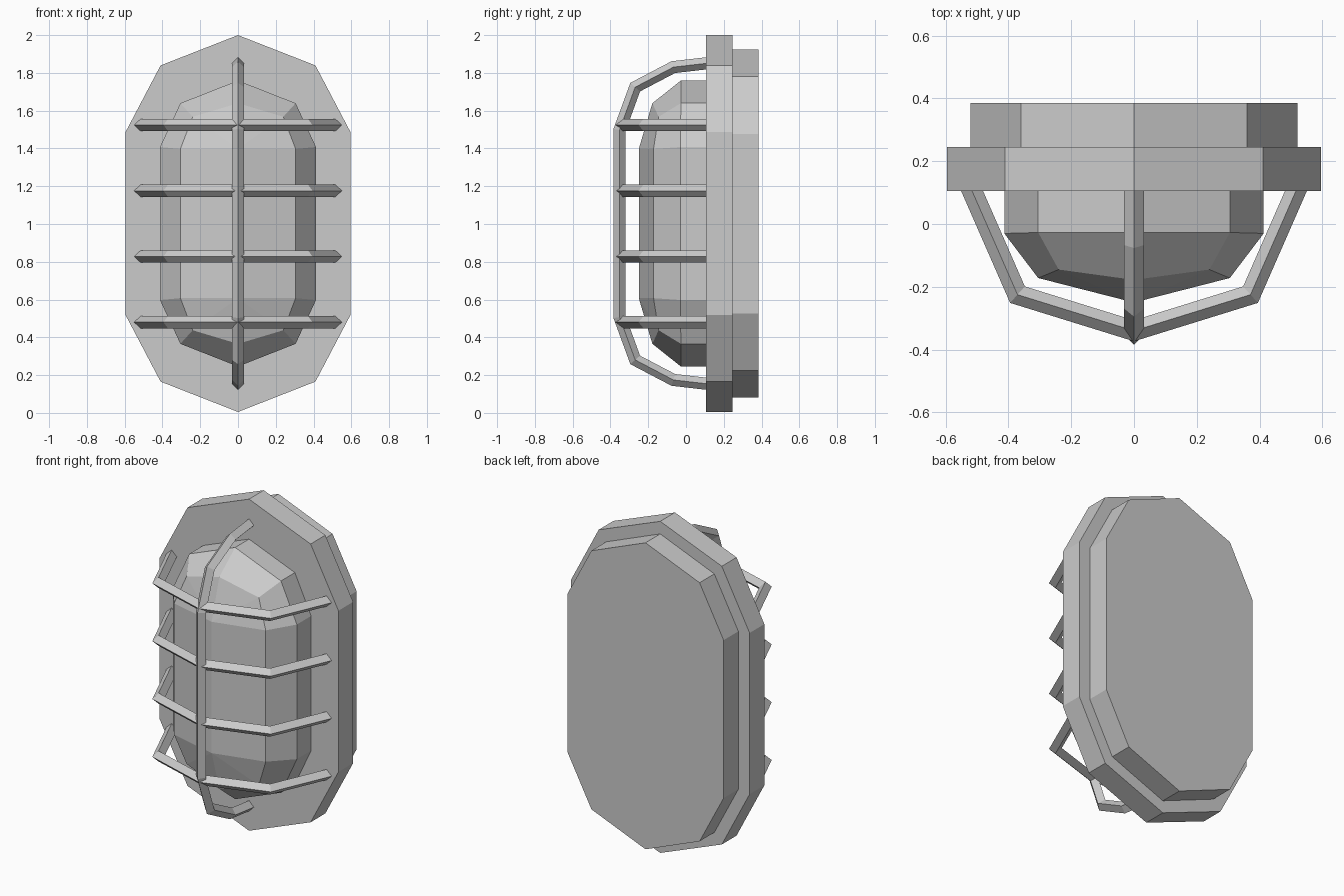
import bpy
import bmesh
from mathutils import Vector

cube = bpy.data.objects.get("Cube")
if cube:
    bpy.data.objects.remove(cube, do_unlink=True)

GREY = (0.6, 0.6, 0.6, 1)
MID = 1.0025  # height of the horizontal symmetry plane
grey = bpy.data.materials.new("light grey")
grey.use_nodes = True
grey.diffuse_color = GREY
grey.node_tree.nodes["Principled BSDF"].inputs["Base Color"].default_value = GREY


def finish(name, bm):
    bmesh.ops.recalc_face_normals(bm, faces=bm.faces)
    mesh = bpy.data.meshes.new(name)
    bm.to_mesh(mesh)
    bm.free()
    mesh.materials.append(grey)
    obj = bpy.data.objects.new(name, mesh)
    bpy.context.collection.objects.link(obj)
    return obj


def full_loop(quarter):
    """Mirror a quarter outline (top centre to right side) into a closed loop."""
    half = quarter + [(x, y, -z) for x, y, z in reversed(quarter)]
    return half + [(-x, y, z) for x, y, z in reversed(half[1:-1])]


def ring(bm, quarter):
    return [bm.verts.new((x, y, z + MID)) for x, y, z in full_loop(quarter)]


def bridge(bm, a, b):
    for i in range(len(a)):
        j = (i + 1) % len(a)
        bm.faces.new((a[i], a[j], b[j], b[i]))


def plate(name, outline, front, back):
    bm = bmesh.new()
    a, b = (ring(bm, [(x, y, z) for x, z in outline]) for y in (front, back))
    bridge(bm, a, b)
    bm.faces.new(a)
    bm.faces.new(b)
    finish(name, bm)


def bar(name, path, across, r=0.032):
    """Sweep a diamond section along a flat path with mitred corners."""
    bm = bmesh.new()
    pts = [Vector(p) for p in path]
    sections = []
    for i, p in enumerate(pts):
        before = (p - pts[i - 1]).normalized() if i else None
        after = (pts[i + 1] - p).normalized() if i < len(pts) - 1 else None
        before, after = before or after, after or before
        m = (before + after).normalized().cross(across)
        m *= r / (before + after).normalized().dot(before)
        sections.append([bm.verts.new(p + d) for d in (m, across * r, -m, -across * r)])
    for a, b in zip(sections, sections[1:]):
        bridge(bm, a, b)
    bm.faces.new(sections[0])
    bm.faces.new(sections[-1])
    finish(name, bm)


# Wall base and front flange
plate("flange", [(0, 0.9975), (0.41, 0.837), (0.595, 0.485)], 0.105, 0.245)
plate("wall_base", [(0, 0.922), (0.36, 0.778), (0.52, 0.475)], 0.245, 0.385)

# Faceted lens: straight skirt, two stepped rings and a centre ridge
bm = bmesh.new()
rim = [(0, -0.027, 0.757), (0.305, -0.027, 0.637), (0.413, -0.03, 0.405)]
rings = [
    ring(bm, [(x, 0.115, z) for x, y, z in rim]),
    ring(bm, rim),
    ring(bm, [(0, -0.178, 0.637), (0.24, -0.145, 0.565), (0.305, -0.172, 0.395)]),
]
for a, b in zip(rings, rings[1:]):
    bridge(bm, a, b)
bm.faces.new(rings[0])
top, bottom = (bm.verts.new((0, -0.25, MID + s * 0.395)) for s in (1, -1))
inner = rings[-1]
n = len(inner)
for i in range(n):
    a, b = inner[i], inner[(i + 1) % n]
    if a.co.z > MID and b.co.z > MID:
        bm.faces.new((a, b, top))
    elif a.co.z < MID and b.co.z < MID:
        bm.faces.new((a, b, bottom))
    elif a.co.z > MID:
        bm.faces.new((a, b, bottom, top))
    else:
        bm.faces.new((a, b, top, bottom))
finish("lens", bm)

# Guard cage: one upright bar and four cross bars
half = [(0, 0.125, 0.85), (0, -0.067, 0.828), (0, -0.269, 0.722), (0, -0.352, 0.495)]
upright = half + [(x, y, -z) for x, y, z in reversed(half)]
bar("guard_upright", [(x, y, z + MID) for x, y, z in upright], Vector((1, 0, 0)))

for i in range(4):
    z = 0.48 + i * 0.348
    side = [(0.522, 0.12, z), (0.371, -0.225, z)]
    path = side + [(0, -0.34, z)] + [(-x, y, h) for x, y, h in reversed(side)]
    bar(f"guard_crossbar_{i + 1}", path, Vector((0, 0, 1)))
